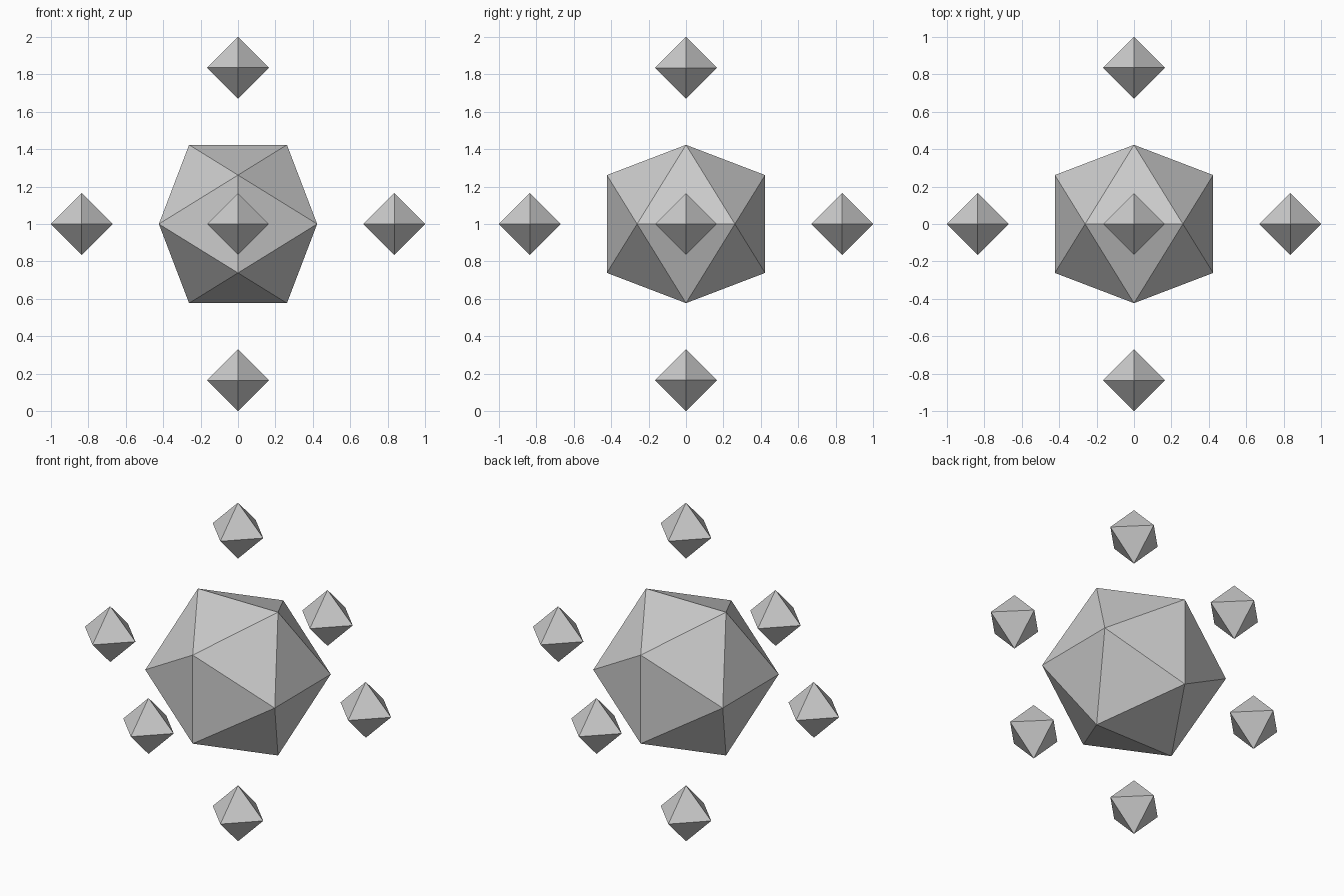
import bpy, bmesh
from mathutils import Vector

if "Cube" in bpy.data.objects:
    bpy.data.objects.remove(bpy.data.objects["Cube"])

CENTRE = Vector((0, 0, 1))


def hull_object(name, points, location):
    """Flat-faced solid wrapped around a set of corner points."""
    bm = bmesh.new()
    for p in points:
        bm.verts.new(p)
    bmesh.ops.convex_hull(bm, input=bm.verts[:])
    bmesh.ops.recalc_face_normals(bm, faces=bm.faces[:])
    mesh = bpy.data.meshes.new(name)
    bm.to_mesh(mesh)
    bm.free()
    obj = bpy.data.objects.new(name, mesh)
    obj.location = location
    bpy.context.collection.objects.link(obj)
    return obj


# Central icosahedron: corners of three crossed golden rectangles
LONG = 0.423
SHORT = LONG / ((1 + 5 ** 0.5) / 2)
corners = []
for s in (-SHORT, SHORT):
    for l in (-LONG, LONG):
        corners += [(s, 0, l), (l, s, 0), (0, l, s)]
hull_object("core_icosahedron", corners, CENTRE)

# Six small octahedra floating along the axes
RADIUS = 0.165
directions = {
    "right": Vector((1, 0, 0)), "left": Vector((-1, 0, 0)),
    "back": Vector((0, 1, 0)), "front": Vector((0, -1, 0)),
    "top": Vector((0, 0, 1)), "bottom": Vector((0, 0, -1)),
}
tips = [d * RADIUS for d in directions.values()]
for side, d in directions.items():
    hull_object(side + "_octahedron", tips, CENTRE + d * (1 - RADIUS))
